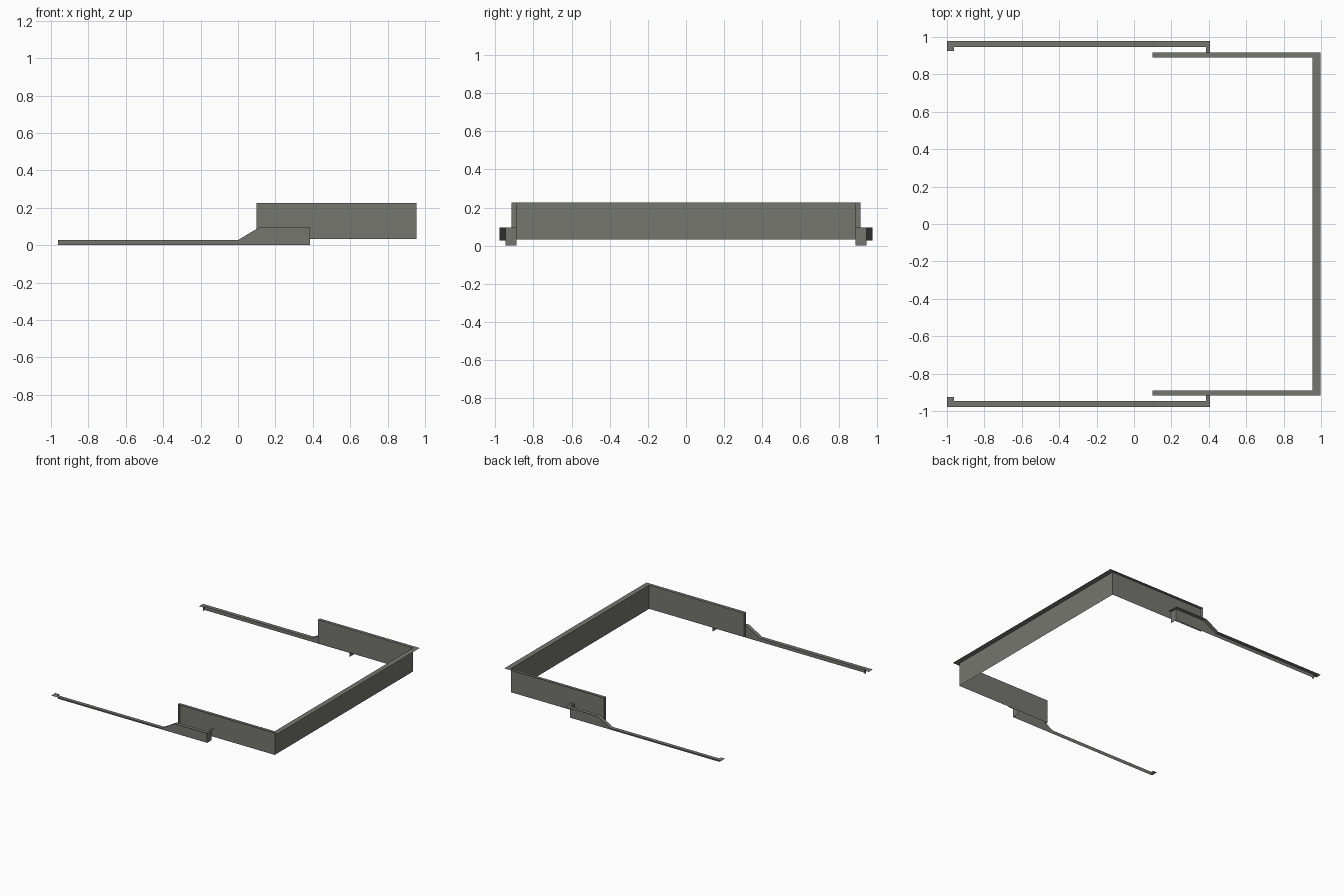
import bpy, bmesh
from mathutils import Vector

if "Cube" in bpy.data.objects:
    bpy.data.objects.remove(bpy.data.objects["Cube"])

mat = bpy.data.materials.new("warm_grey")
mat.diffuse_color = (0.18, 0.18, 0.16, 1)
mat.use_nodes = True
mat.node_tree.nodes["Principled BSDF"].inputs["Base Color"].default_value = mat.diffuse_color


def sheet_object(name, faces):
    """Thin folded sheet: each entry is (corner points, outward direction)."""
    bm = bmesh.new()
    for pts, out in faces:
        f = bm.faces.new([bm.verts.new(p) for p in pts])
        f.normal_update()
        if f.normal.dot(Vector(out)) < 0:
            f.normal_flip()
    bmesh.ops.remove_doubles(bm, verts=bm.verts, dist=1e-5)
    me = bpy.data.meshes.new(name)
    bm.to_mesh(me)
    bm.free()
    me.materials.append(mat)
    ob = bpy.data.objects.new(name, me)
    bpy.context.collection.objects.link(ob)


def flat(x0, x1, y0, y1, z):
    return ([(x0, y0, z), (x1, y0, z), (x1, y1, z), (x0, y1, z)], (0, 0, 1))


def across(x, y0, y1, z0, z1, d):
    return ([(x, y0, z0), (x, y1, z0), (x, y1, z1), (x, y0, z1)], (d, 0, 0))


def along(y, x0, x1, z0, z1, d):
    return ([(x0, y, z0), (x1, y, z0), (x1, y, z1), (x0, y, z1)], (0, d, 0))


# Tall U-shaped rear surround with an outward lip
X0, X1, XL = 0.098, 0.955, 0.998
YW, YL = 0.89, 0.916
ZB, ZT = 0.033, 0.226
faces = [across(X1, -YW, YW, ZB, ZT, 1), flat(X1, XL, -YW, YW, ZT)]
for s in (-1, 1):
    faces += [
        along(s * YW, X0, X1, ZB, ZT, s),
        flat(X0, X1, s * YW, s * YL, ZT),
        flat(X1, XL, s * YW, s * YL, ZT),
        across(X0, s * YW, s * YL, ZB, ZT, -1),
    ]
sheet_object("rear_surround", faces)

# Low side runners: wall plus lip follow a stepped top line
top_line = [(-0.963, 0.028), (0.0, 0.028), (0.113, 0.095), (0.384, 0.095)]
RW, RL, HOOK = 0.946, 0.978, 0.926
for s, name in ((-1, "front_runner"), (1, "back_runner")):
    w, l, h, i = s * RW, s * RL, s * HOOK, s * YW
    faces = []
    for (xa, za), (xb, zb) in zip(top_line, top_line[1:]):
        faces.append(([(xa, w, 0), (xb, w, 0), (xb, w, zb), (xa, w, za)], (0, s, 0)))
        faces.append(([(xa, w, za), (xb, w, zb), (xb, l, zb), (xa, l, za)], (0, 0, 1)))
    # inward return and lip at the surround end
    faces += [across(0.384, i, w, 0, 0.095, 1),
              flat(0.384, 0.405, i, w, 0.095), flat(0.384, 0.405, w, l, 0.095)]
    # small hook at the outer end
    faces += [across(-0.963, h, w, 0, 0.028, -1),
              flat(-1.0, -0.963, h, w, 0.028), flat(-1.0, -0.963, w, l, 0.028)]
    sheet_object(name, faces)
